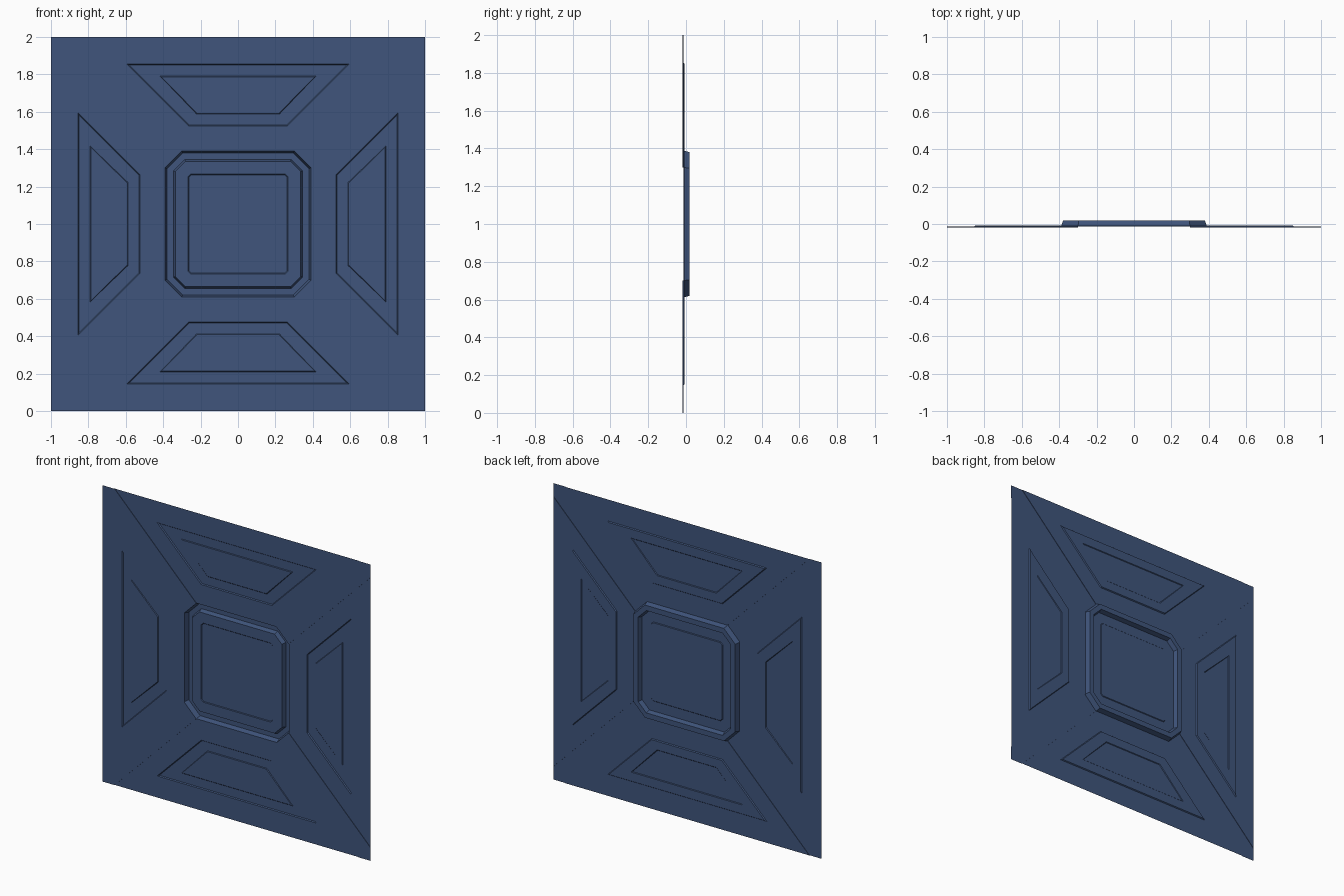
import bpy, bmesh, math

if "Cube" in bpy.data.objects:
    bpy.data.objects.remove(bpy.data.objects["Cube"])

mat = bpy.data.materials.new("navy_panel")
mat.diffuse_color = (0.05, 0.09, 0.2, 1)
mat.use_nodes = True
mat.node_tree.nodes["Principled BSDF"].inputs["Base Color"].default_value = mat.diffuse_color

STRIP_Y, PANEL_Y, INSET_Y = -0.0175, -0.0145, -0.008
GROOVE_Y, CENTRE_Y = 0.0175, -0.011


def make(name, build, turns=1):
    """Build a sheet part, repeated by quarter turns about the panel centre."""
    bm = bmesh.new()
    for k in range(turns):
        c, s = round(math.cos(k * math.pi / 2)), round(math.sin(k * math.pi / 2))

        def vert(u, v, y):
            return bm.verts.new((u * c - v * s, y, u * s + v * c + 1))
        build(bm, vert)
    me = bpy.data.meshes.new(name)
    bm.to_mesh(me)
    bm.free()
    me.materials.append(mat)
    ob = bpy.data.objects.new(name, me)
    bpy.context.collection.objects.link(ob)
    return ob


def nested(bm, vert, loops):
    """Bridge counter-clockwise loops from the outside in and cap the last."""
    rings = [[vert(u, v, y) for u, v in pts] for pts, y in loops]
    for a, b in zip(rings, rings[1:]):
        n = len(a)
        for i in range(n):
            j = (i + 1) % n
            bm.faces.new((a[i], a[j], b[j], b[i]))
    bm.faces.new(rings[-1])


def trapezoid(w0, v0, w1, v1):
    return [(-w0, v0), (w0, v0), (w1, v1), (-w1, v1)]


def octagon(r, c):
    return [(c, -r), (r, -c), (r, c), (c, r), (-c, r), (-r, c), (-r, -c), (-c, -r)]


# Four side panels, each with a sunken trapezoid and a raised inner field
def side(bm, vert):
    nested(bm, vert, [
        (trapezoid(0.30, 0.39, 0.91, 1.0), PANEL_Y),
        (trapezoid(0.264, 0.525, 0.594, 0.855), PANEL_Y),
        (trapezoid(0.262, 0.53, 0.582, 0.85), INSET_Y),
        (trapezoid(0.222, 0.588, 0.416, 0.79), INSET_Y),
        (trapezoid(0.219, 0.592, 0.409, 0.786), INSET_Y - 0.004)])


make("side_panels", side, 4)


# Four diagonal ribs standing slightly proud, with a lip down each edge
def rib(bm, vert):
    pts = [(0.91, 1), (0.30, 0.39), (0.39, 0.30), (1, 0.91), (1, 1)]
    top = [vert(u, v, STRIP_Y) for u, v in pts]
    low = [vert(u, v, PANEL_Y) for u, v in pts[:4]]
    bm.faces.new(top)
    for i in range(3):
        bm.faces.new((low[i], low[i + 1], top[i + 1], top[i]))


make("diagonal_ribs", rib, 4)


# Centre: octagonal groove around a plateau with a shallow square recess
def centre(bm, vert):
    nested(bm, vert, [
        (octagon(0.39, 0.30), PANEL_Y),
        (octagon(0.38, 0.295), GROOVE_Y),
        (octagon(0.345, 0.285), GROOVE_Y),
        (octagon(0.335, 0.28), CENTRE_Y),
        (octagon(0.267, 0.252), CENTRE_Y),
        (octagon(0.263, 0.25), CENTRE_Y + 0.004)])


make("centre_panel", centre)
